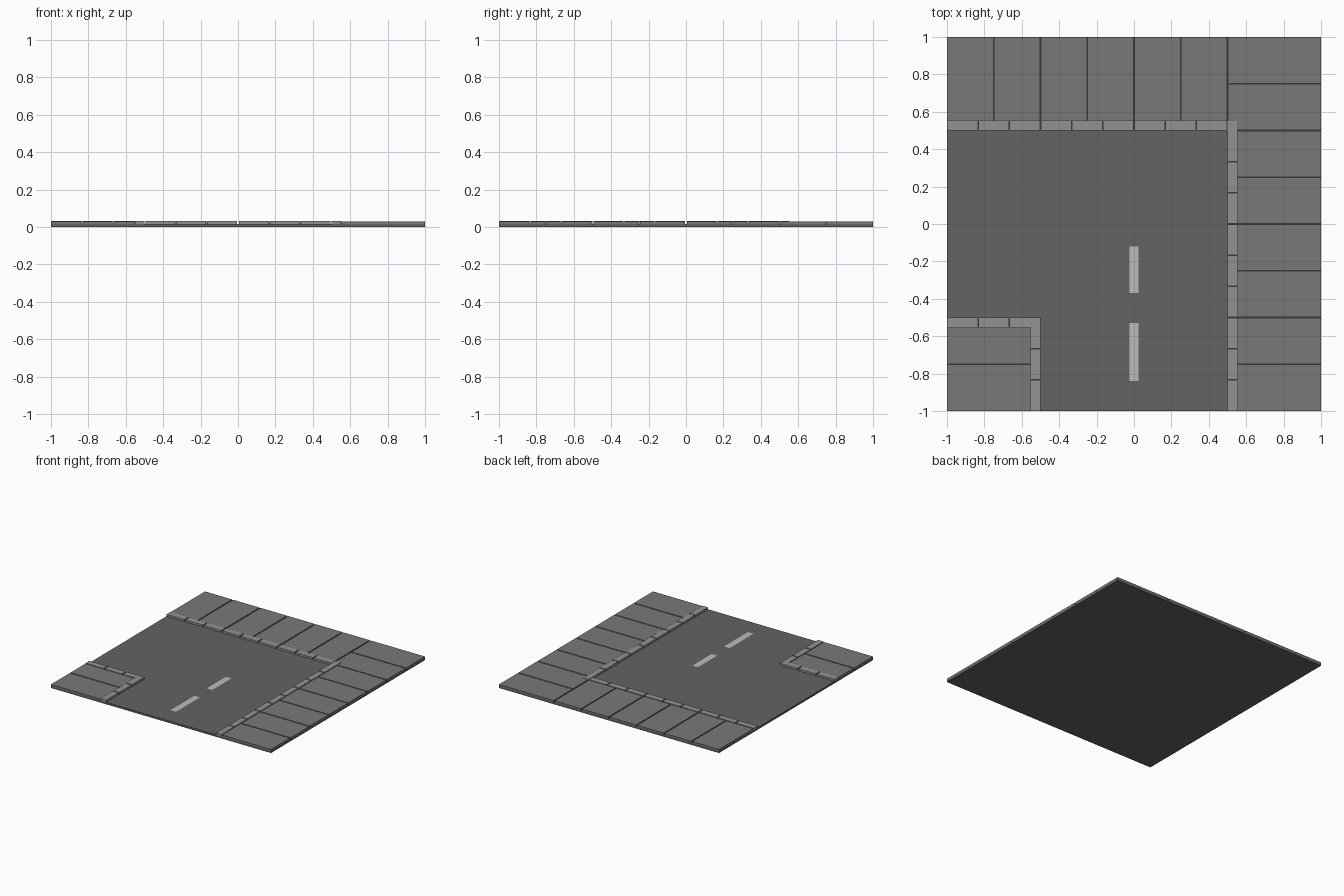
import bpy, bmesh

if "Cube" in bpy.data.objects:
    bpy.data.objects.remove(bpy.data.objects["Cube"])

ROAD, BED, SLAB, CURB = 0.016, 0.024, 0.029, 0.032   # top heights
G = 0.0045                                           # half joint width


def material(name, v):
    m = bpy.data.materials.new(name)
    m.diffuse_color = (v, v, v, 1)
    m.use_nodes = True
    m.node_tree.nodes["Principled BSDF"].inputs["Base Color"].default_value = m.diffuse_color
    return m


def rect(x0, y0, x1, y1):
    return [(x0, y0), (x1, y0), (x1, y1), (x0, y1)]


def prisms(name, outlines, z0, z1, mat, bottom=False, sides=True):
    """Extrude flat outlines (counter-clockwise) into one object."""
    bm = bmesh.new()
    for pts in outlines:
        hi = [bm.verts.new((x, y, z1)) for x, y in pts]
        bm.faces.new(hi)
        if not sides:
            continue
        lo = [bm.verts.new((x, y, z0)) for x, y in pts]
        if bottom:
            bm.faces.new(lo[::-1])
        n = len(pts)
        for i in range(n):
            j = (i + 1) % n
            bm.faces.new((lo[i], lo[j], hi[j], hi[i]))
    me = bpy.data.meshes.new(name)
    bm.to_mesh(me)
    bm.free()
    me.materials.append(mat)
    ob = bpy.data.objects.new(name, me)
    bpy.context.collection.objects.link(ob)
    return ob


def spans(a, b, n, gap_end=False):
    """Split a..b into n pieces separated by joints."""
    s = (b - a) / n
    return [(a + i * s + (G if i else 0),
             a + (i + 1) * s - (G if i < n - 1 or gap_end else 0)) for i in range(n)]


asphalt = material("asphalt", 0.125)
stone = material("paving", 0.19)
pale = material("curb_stone", 0.29)
paint = material("road_paint", 0.50)
dark = material("joint", 0.04)

# road plate
prisms("road_base", [rect(-1, -1, 1, 1)], 0, ROAD, asphalt, bottom=True)

# centre line dashes, flat paint
prisms("lane_dashes", [rect(-.025, -.84, .025, -.53), rect(-.025, -.37, .025, -.12)],
       ROAD, ROAD + .001, paint, sides=False)

# dark bedding seen at the bottom of the joints
prisms("pavement_bed", [
    [(.5, -1), (1, -1), (1, 1), (-1, 1), (-1, .5), (.5, .5)],
    rect(-1, -1, -.5, -.5)], ROAD, BED, dark, sides=False)

# paving slabs: back strip, right strip, inner corner block
E = .55 + G
slabs = [rect(a, E, b, 1) for a, b in spans(-1, .5, 6, gap_end=True)]
slabs += [rect(E, a, 1, b) for a, b in spans(-1, .5, 6, gap_end=True)]
slabs += [rect(.5 + G, .75 + G, 1, 1),
          [(.55, .5 + G), (1, .5 + G), (1, .75 - G), (.5 + G, .75 - G), (.5 + G, .55), (.55, .55)]]
slabs += [rect(-1, -1, -E, -.75 - G), rect(-1, -.75 + G, -E, -E)]
prisms("paving_slabs", slabs, ROAD, SLAB, stone)

# curb stones along the outer and inner bends
K = -.5 - .5 / 3
curbs = [rect(a, .5, b, .55) for a, b in spans(-1, .5, 9, gap_end=True)]
curbs += [rect(.5, a, .55, b) for a, b in spans(-1, .5, 9)[:-1]]
curbs += [rect(.5, 1 / 3 + G, .55, .55)]
curbs += [rect(a, -.55, b, -.5) for a, b in spans(-1, K, 2, gap_end=True)]
curbs += [rect(-.55, a, -.5, b) for a, b in spans(-1, K, 2, gap_end=True)]
curbs += [[(K + G, -.55), (-.55, -.55), (-.55, K + G), (-.5, K + G), (-.5, -.5), (K + G, -.5)]]
prisms("curb_stones", curbs, ROAD, CURB, pale)
